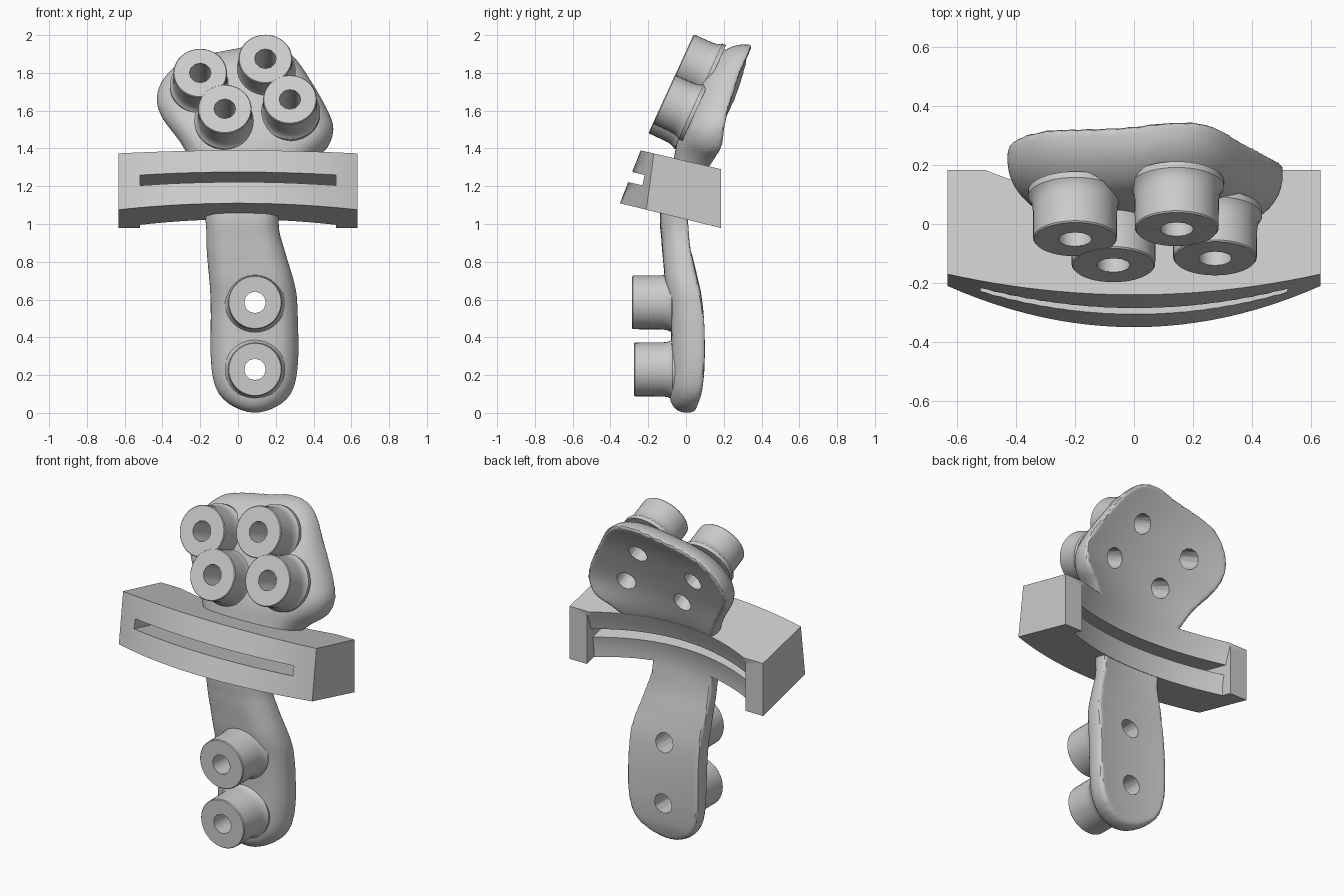
import bpy, bmesh, math
from mathutils import Vector

cube = bpy.data.objects.get("Cube")
if cube:
    bpy.data.objects.remove(cube, do_unlink=True)

GREY = (0.6, 0.6, 0.6, 1)
mat = bpy.data.materials.new("plain grey")
mat.use_nodes = True
mat.diffuse_color = GREY
mat.node_tree.nodes["Principled BSDF"].inputs["Base Color"].default_value = GREY


def make(name, bm):
    bmesh.ops.recalc_face_normals(bm, faces=bm.faces)
    mesh = bpy.data.meshes.new(name)
    bm.to_mesh(mesh)
    bm.free()
    mesh.materials.append(mat)
    obj = bpy.data.objects.new(name, mesh)
    bpy.context.collection.objects.link(obj)
    return obj


def loft(loops):
    """Closed solid through a list of equal-length point loops."""
    bm = bmesh.new()
    rings = [[bm.verts.new(p) for p in loop] for loop in loops]
    for a, b in zip(rings, rings[1:]):
        for i in range(len(a)):
            j = (i + 1) % len(a)
            bm.faces.new((a[i], a[j], b[j], b[i]))
    bm.faces.new(rings[0])
    bm.faces.new(rings[-1])
    return bm


def apply_modifier(obj, kind, **settings):
    m = obj.modifiers.new("step", kind)
    for key, value in settings.items():
        setattr(m, key, value)
    bpy.context.view_layer.objects.active = obj
    bpy.ops.object.modifier_apply(modifier=m.name)


def catmull(p0, p1, p2, p3, t):
    return 0.5 * (2 * p1 + (p2 - p0) * t + (2 * p0 - 5 * p1 + 4 * p2 - p3) * t * t
                  + (3 * p1 - p0 - 3 * p2 + p3) * t ** 3)


def ramp(a, b, z):
    t = max(0, min(1, (z - a) / (b - a)))
    return t * t * (3 - 2 * t)


# Bone-side surface: depth along the centre line, hollow across, deepest at the block
SPINE = [(-0.1, 0.0), (0, 0.045), (0.1, 0.074), (0.25, 0.086), (0.45, 0.085), (0.6, 0.072),
         (0.75, 0.04), (0.9, 0.005), (1.05, -0.005), (1.2, 0.03), (1.35, 0.09),
         (1.5, 0.138), (1.65, 0.195), (1.8, 0.262), (1.95, 0.35), (2.1, 0.44)]


def bone_y(x, z):
    for i in range(1, len(SPINE) - 2):
        if z <= SPINE[i + 1][0] or i == len(SPINE) - 3:
            t = (z - SPINE[i][0]) / (SPINE[i + 1][0] - SPINE[i][0])
            depth = catmull(*[SPINE[i + k][1] for k in (-1, 0, 1, 2)], t)
            break
    mid = 0.09 * (1 - ramp(0.7, 1.0, z)) + 0.04 * ramp(1.35, 1.6, z)
    hollow = 0.28 + 0.17 * ramp(0.7, 1.0, z) * (1 - ramp(1.3, 1.55, z))
    return depth + hollow * (x - mid) ** 2


# Contoured plate: outline with a filleted front, remeshed, then bent to the bone
OUTLINE = [(.09, 0), (.255, .07), (.315, .23), (.315, .55), (.3, .68), (.25, .85),
           (.215, 1.0), (.25, 1.18), (.38, 1.33), (.47, 1.4), (.505, 1.5), (.475, 1.6),
           (.39, 1.75), (.3, 1.88), (.21, 1.94), (.1, 1.95), (0, 1.93), (-.18, 1.895),
           (-.31, 1.85), (-.4, 1.76), (-.43, 1.66), (-.4, 1.56), (-.31, 1.44),
           (-.26, 1.35), (-.2, 1.2), (-.17, 1.0), (-.165, .85), (-.145, .6),
           (-.14, .23), (-.075, .07)]
pts = [Vector(p) for p in OUTLINE]
n = len(pts)
curve = [catmull(pts[i - 1], pts[i], pts[(i + 1) % n], pts[(i + 2) % n], k / 4)
         for i in range(n) for k in range(4)]


def shrink(loop, step):
    """Move a loop inwards a little, then relax it so that it cannot fold."""
    m = len(loop)
    out = []
    for i, p in enumerate(loop):
        d = (loop[(i + 1) % m] - loop[i - 1]).normalized()
        out.append(p + Vector((-d.y, d.x)) * step)
    return [p * 0.5 + (out[i - 1] + out[(i + 1) % m]) * 0.25 for i, p in enumerate(out)]


THICK, FILLET, STEPS = 0.165, 0.11, 8
layers = [[(p.x, 0, p.y) for p in shrink(curve, 0.008)], [(p.x, -0.01, p.y) for p in curve]]
ring, inset = curve, 0
for k in range(STEPS + 1):
    a = k / STEPS * math.pi / 2
    target = FILLET * (1 - math.cos(a))
    if k:
        ring = shrink(ring, target - inset)
        inset = target
    depth = THICK - FILLET * (1 - math.sin(a))
    layers.append([(p.x, -depth, p.y) for p in ring])
plate = make("contoured_plate", loft(layers))
apply_modifier(plate, "REMESH", mode="VOXEL", voxel_size=0.014)
apply_modifier(plate, "SMOOTH", factor=0.5, iterations=3)
for v in plate.data.vertices:
    x, y, z = v.co
    slim = 1 - 0.2 * ramp(0.65, 0.95, z) * (1 - ramp(1.2, 1.45, z))
    v.co.y = y * slim + bone_y(x, z)

# Cutting block: bowed, tilted front and sloping top and bottom
HALF = 0.633


def block_loop(front, bow, z0, slope):
    loop = []
    for i in range(25):
        x = HALF * (i / 12 - 1)
        loop.append((x, front + bow * (x / HALF) ** 2))
    loop += [(HALF, 0.184), (-HALF, 0.184)]
    return [(x, y, z0 - slope * (y - front)) for x, y in loop]


block = make("cutting_block", loft([block_loop(-0.35, 0.14, 1.11, 0.245),
                                    block_loop(-0.24, 0.07, 1.39, 0.235)]))

# Bosses: turned sleeves flaring into the plate
AXIS_UP = Vector((0, 0.91, -0.415)).normalized()
AXIS_LOW = Vector((0, 1, 0))
BOSSES = [("upper_right_boss", (-0.2, -0.052, 1.80), AXIS_UP, 0.15),
          ("upper_left_boss", (0.145, -0.018, 1.875), AXIS_UP, 0.15),
          ("inner_right_boss", (-0.07, -0.14, 1.61), AXIS_UP, 0.15),
          ("inner_left_boss", (0.275, -0.117, 1.66), AXIS_UP, 0.15),
          ("stem_upper_boss", (0.09, -0.285, 0.585), AXIS_LOW, 0.2),
          ("stem_lower_boss", (0.09, -0.275, 0.23), AXIS_LOW, 0.195)]


def turned(centre, axis, profile, sides):
    side = Vector((1, 0, 0))
    up = axis.cross(side)
    return loft([[Vector(centre) + axis * d + (side * math.cos(a) + up * math.sin(a)) * r
                  for a in (2 * math.pi * i / sides for i in range(sides))]
                 for r, d in profile])


bosses, hole_cutters = [], []
for name, centre, axis, seat in BOSSES:
    profile = [(0.138, 0), (0.142, 0.005), (0.143, seat - 0.045), (0.146, seat - 0.02),
               (0.152, seat - 0.003), (0.16, seat + 0.008), (0.16, seat + 0.03)]
    bosses.append(make(name, turned(centre, axis, profile, 40)))
    hole_cutters.append(make("hole_cutter", turned(centre, axis, [(0.057, -0.1), (0.057, 0.6)], 12)))

# Slot cutter: thin slab sloping down towards the back
slot = make("slot_cutter", loft([[(x, y, 1.245 - 0.24 * (y + 0.28) + dz)
                                  for x, dz in ((-.52, -.029), (.52, -.029), (.52, .029), (-.52, .029))]
                                 for y in (-0.6, 0.5)]))

# Recess cutter: hollow continuing the plate's bone surface behind the block
rows = []
for k in range(19):
    z = 0.85 + k * 0.04
    xs = [0.52 * (i / 12 - 1) for i in range(25)]
    rows.append([(x, bone_y(x, z) + 0.003, z) for x in xs] + [(0.52, 0.9, z), (-0.52, 0.9, z)])
recess = make("recess_cutter", loft(rows))


def cut(obj, cutters):
    for c in cutters:
        apply_modifier(obj, "BOOLEAN", operation="DIFFERENCE", solver="EXACT", object=c)


cut(block, [recess, slot])
cut(plate, [slot] + hole_cutters)
for boss, hole in zip(bosses, hole_cutters):
    cut(boss, [hole])
for c in hole_cutters + [slot, recess]:
    bpy.data.objects.remove(c, do_unlink=True)

# Smooth shading with crisp edges
bpy.ops.object.select_all(action="DESELECT")
for obj in [plate, block] + bosses:
    obj.select_set(True)
bpy.context.view_layer.objects.active = plate
bpy.ops.object.shade_smooth_by_angle(angle=math.radians(32))
